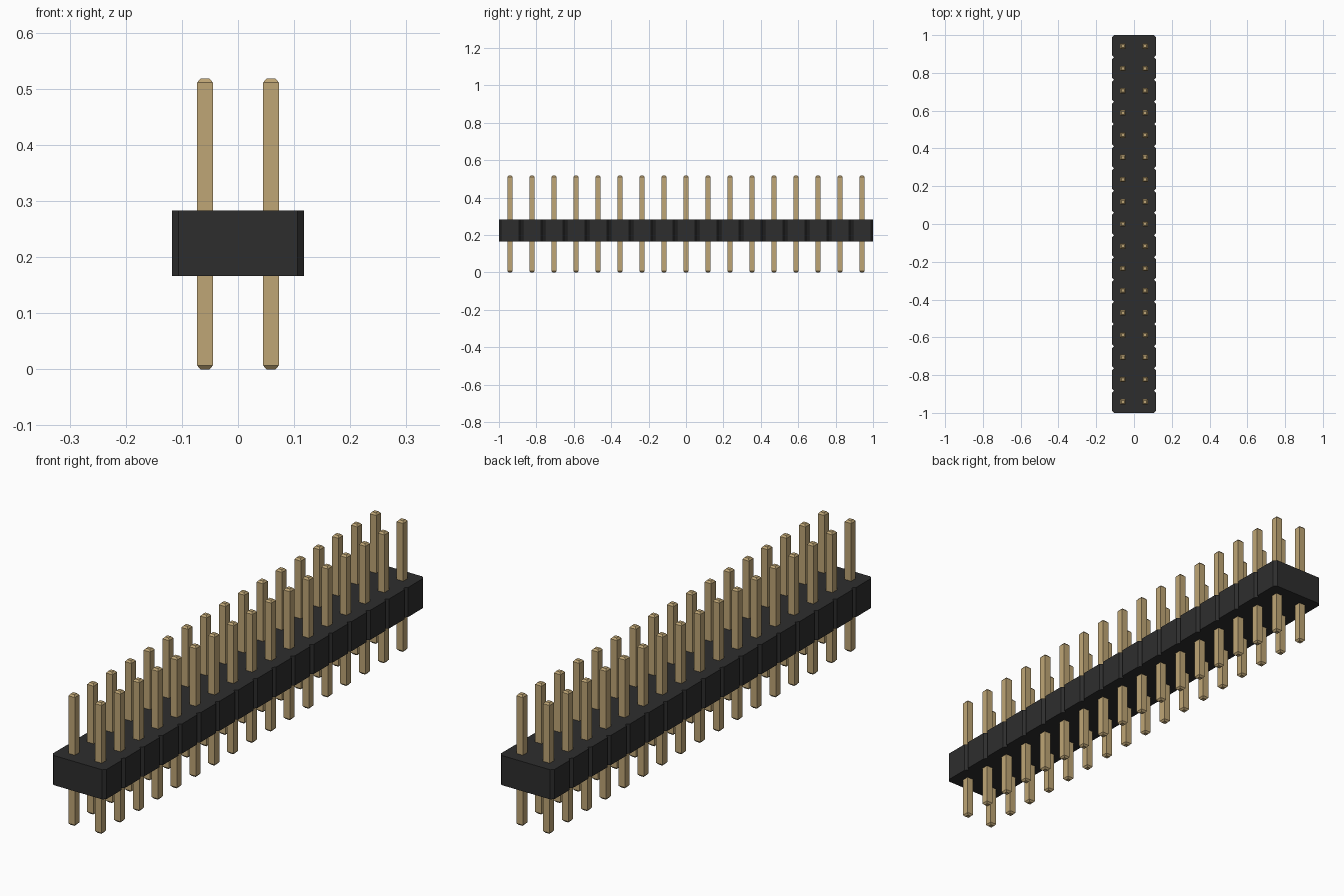
import bpy
import bmesh

cube = bpy.data.objects.get("Cube")
if cube:
    bpy.data.objects.remove(cube, do_unlink=True)

COUNT = 17                 # pins per row
PITCH = 2.0 / COUNT
HALF_W = 0.1176            # housing half width
CHAMFER = 0.0115           # corner cut on each housing segment
Z_LOW, Z_HIGH = 0.166, 0.283
PIN_H, PIN_R, TIP_R, TIP_H = 0.518, 0.0142, 0.008, 0.007


def material(name, rgb):
    mat = bpy.data.materials.new(name)
    mat.use_nodes = True
    mat.diffuse_color = (*rgb, 1.0)
    mat.node_tree.nodes["Principled BSDF"].inputs["Base Color"].default_value = (*rgb, 1.0)
    return mat


def add_object(name, bm, mat):
    bmesh.ops.recalc_face_normals(bm, faces=bm.faces[:])
    mesh = bpy.data.meshes.new(name)
    bm.to_mesh(mesh)
    bm.free()
    mesh.materials.append(mat)
    obj = bpy.data.objects.new(name, mesh)
    bpy.context.collection.objects.link(obj)
    return obj


black = material("black plastic", (0.027, 0.027, 0.027))
gold = material("gold metal", (0.52, 0.38, 0.18))

# Housing: notched outline, one chamfered segment per pin pair, extruded upward
side = []
for i in range(COUNT):
    y0, y1 = -1 + i * PITCH, -1 + (i + 1) * PITCH
    if i == 0:
        side.append((HALF_W - CHAMFER, y0))
    side += [(HALF_W, y0 + CHAMFER), (HALF_W, y1 - CHAMFER), (HALF_W - CHAMFER, y1)]
outline = side + [(-x, y) for x, y in reversed(side)]

bm = bmesh.new()
base = bm.faces.new([bm.verts.new((x, y, Z_LOW)) for x, y in outline])
top = bmesh.ops.extrude_face_region(bm, geom=[base], use_keep_orig=True)
bmesh.ops.translate(bm, vec=(0, 0, Z_HIGH - Z_LOW),
                    verts=[g for g in top["geom"] if isinstance(g, bmesh.types.BMVert)])
add_object("housing", bm, black)


# Pin rows: square pin with tapered tips, repeated along y
def pin_row(name, x):
    bm = bmesh.new()
    rings = []
    for r, z in ((TIP_R, 0), (PIN_R, TIP_H), (PIN_R, PIN_H - TIP_H), (TIP_R, PIN_H)):
        rings.append([bm.verts.new((sx * r, sy * r, z))
                      for sx, sy in ((-1, -1), (1, -1), (1, 1), (-1, 1))])
    for low, high in zip(rings, rings[1:]):
        for k in range(4):
            n = (k + 1) % 4
            bm.faces.new((low[k], low[n], high[n], high[k]))
    bm.faces.new(rings[0][::-1])
    bm.faces.new(rings[-1])
    row = add_object(name, bm, gold)
    row.location = (x, -1 + PITCH / 2, 0)
    arr = row.modifiers.new("repeat along row", 'ARRAY')
    arr.count = COUNT
    arr.use_relative_offset = False
    arr.use_constant_offset = True
    arr.constant_offset_displace = (0, PITCH, 0)


pin_row("left_pin_row", PITCH / 2)
pin_row("right_pin_row", -PITCH / 2)
